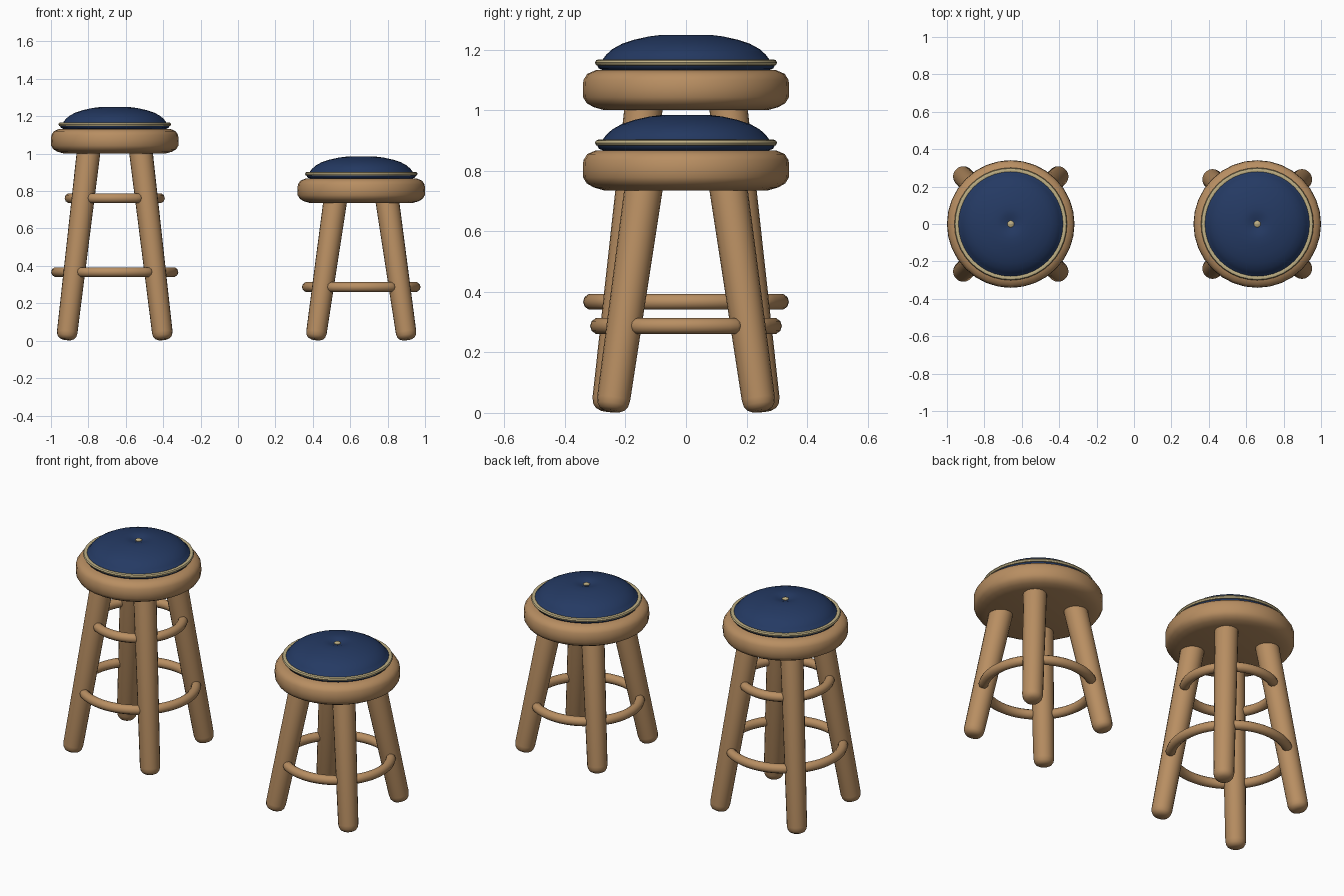
import bpy, bmesh, math
from mathutils import Vector, Matrix

if "Cube" in bpy.data.objects:
    bpy.data.objects.remove(bpy.data.objects["Cube"])


def material(name, rgb):
    m = bpy.data.materials.new(name)
    m.diffuse_color = (*rgb, 1.0)
    m.use_nodes = True
    m.node_tree.nodes["Principled BSDF"].inputs["Base Color"].default_value = m.diffuse_color
    return m


WOOD = material("warm wood", (0.48, 0.272, 0.122))
BLUE = material("navy fabric", (0.018, 0.042, 0.125))
CREAM = material("cream trim", (0.52, 0.43, 0.23))


def finish(obj, mat, angle=40):
    obj.data.materials.append(mat)
    bpy.ops.object.select_all(action='DESELECT')
    obj.select_set(True)
    bpy.context.view_layer.objects.active = obj
    bpy.ops.object.shade_smooth_by_angle(angle=math.radians(angle))
    return obj


def lathe(name, profile, mat, matrix, steps=32):
    """Spin an (r, z) profile around z; points with r = 0 close the ends."""
    bm = bmesh.new()
    vs = [bm.verts.new((r, 0, z)) for r, z in profile]
    es = [bm.edges.new(p) for p in zip(vs, vs[1:])]
    bmesh.ops.spin(bm, geom=vs + es, cent=(0, 0, 0), axis=(0, 0, 1),
                   angle=math.tau, steps=steps, use_duplicate=False)
    bmesh.ops.remove_doubles(bm, verts=bm.verts, dist=1e-5)
    bmesh.ops.recalc_face_normals(bm, faces=bm.faces)
    bm.transform(matrix)
    me = bpy.data.meshes.new(name)
    bm.to_mesh(me)
    bm.free()
    obj = bpy.data.objects.new(name, me)
    bpy.context.collection.objects.link(obj)
    return finish(obj, mat)


def rung(name, centre, radius, half_angle, facing, thick=0.027):
    """Curved round bar with domed ends."""
    cap = thick / radius
    pts = []
    for k in (0, 15, 35, 60, 90):
        a = math.radians(k)
        pts.append((-half_angle - cap * math.cos(a), max(math.sin(a), 0.02)))
    pts += [(half_angle * (i / 6 - 1), 1.0) for i in range(1, 12)]
    pts += [(-a, s) for a, s in reversed(pts[:5])]
    cu = bpy.data.curves.new(name, 'CURVE')
    cu.dimensions = '3D'
    cu.bevel_depth = thick
    cu.bevel_resolution = 3
    cu.use_fill_caps = True
    sp = cu.splines.new('POLY')
    sp.points.add(len(pts) - 1)
    for p, (a, s) in zip(sp.points, pts):
        t = facing + a
        p.co = (centre[0] + radius * math.cos(t),
                centre[1] + radius * math.sin(t), centre[2], 1)
        p.radius = s
    obj = bpy.data.objects.new(name, cu)
    bpy.context.collection.objects.link(obj)
    bpy.ops.object.select_all(action='DESELECT')
    obj.select_set(True)
    bpy.context.view_layer.objects.active = obj
    bpy.ops.object.convert(target='MESH')
    return finish(bpy.context.object, WOOD, 60)


# Profiles measured from the underside of the seat board
SEAT = [(0, 0), (0.27, 0), (0.305, 0.01), (0.328, 0.023), (0.34, 0.043),
        (0.341, 0.07), (0.339, 0.1), (0.326, 0.12), (0.298, 0.132), (0, 0.132)]
CUSHION = [(0, 0.13), (0.272, 0.131), (0.288, 0.138), (0.293, 0.148),
           (0.29, 0.158), (0.275, 0.168), (0.263, 0.184), (0.243, 0.202),
           (0.212, 0.219), (0.17, 0.233), (0.12, 0.244), (0.08, 0.249),
           (0.05, 0.247), (0.028, 0.24), (0, 0.234)]
BUTTON = [(0, 0.234), (0.018, 0.236), (0.018, 0.241), (0.011, 0.246), (0, 0.247)]
PIPING = [(0.288 + 0.013 * math.cos(i * math.tau / 8),
           0.157 + 0.011 * math.sin(i * math.tau / 8)) for i in range(9)]


def stool(label, x, seat_z, foot, rungs):
    base = Matrix.Translation((x, 0, seat_z))
    lathe(label + "_seat_board", SEAT, WOOD, base)
    lathe(label + "_cushion", CUSHION, BLUE, base, 40)
    lathe(label + "_cushion_piping", PIPING, CREAM, base, 40)
    lathe(label + "_cushion_button", BUTTON, CREAM, base, 16)

    # Splayed, tapered legs with rounded feet
    for sx in (-1, 1):
        for sy in (-1, 1):
            low = Vector((x + sx * foot, sy * foot, 0.005))
            top = Vector((x + sx * 0.141, sy * 0.141, seat_z))
            axis = top - low
            n = axis.length
            prof = [(0, 0), (0.026, 0.001), (0.042, 0.009), (0.051, 0.022),
                    (0.055, 0.042), (0.063, n), (0.063, n + 0.05), (0, n + 0.05)]
            rot = Vector((0, 0, 1)).rotation_difference(axis).to_matrix().to_4x4()
            lathe(label + "_leg", prof, WOOD, Matrix.Translation(low) @ rot, 20)

    # Rings of curved rungs between the legs
    for z, radius, half in rungs:
        for q in range(4):
            rung(label + "_rung", (x, 0, z), radius, math.radians(half), q * math.pi / 2)


stool("tall", -0.659, 1.0, 0.259, [(0.367, 0.313, 34.5), (0.762, 0.241, 30.5)])
stool("short", 0.659, 0.735, 0.245, [(0.287, 0.29, 33.0)])
